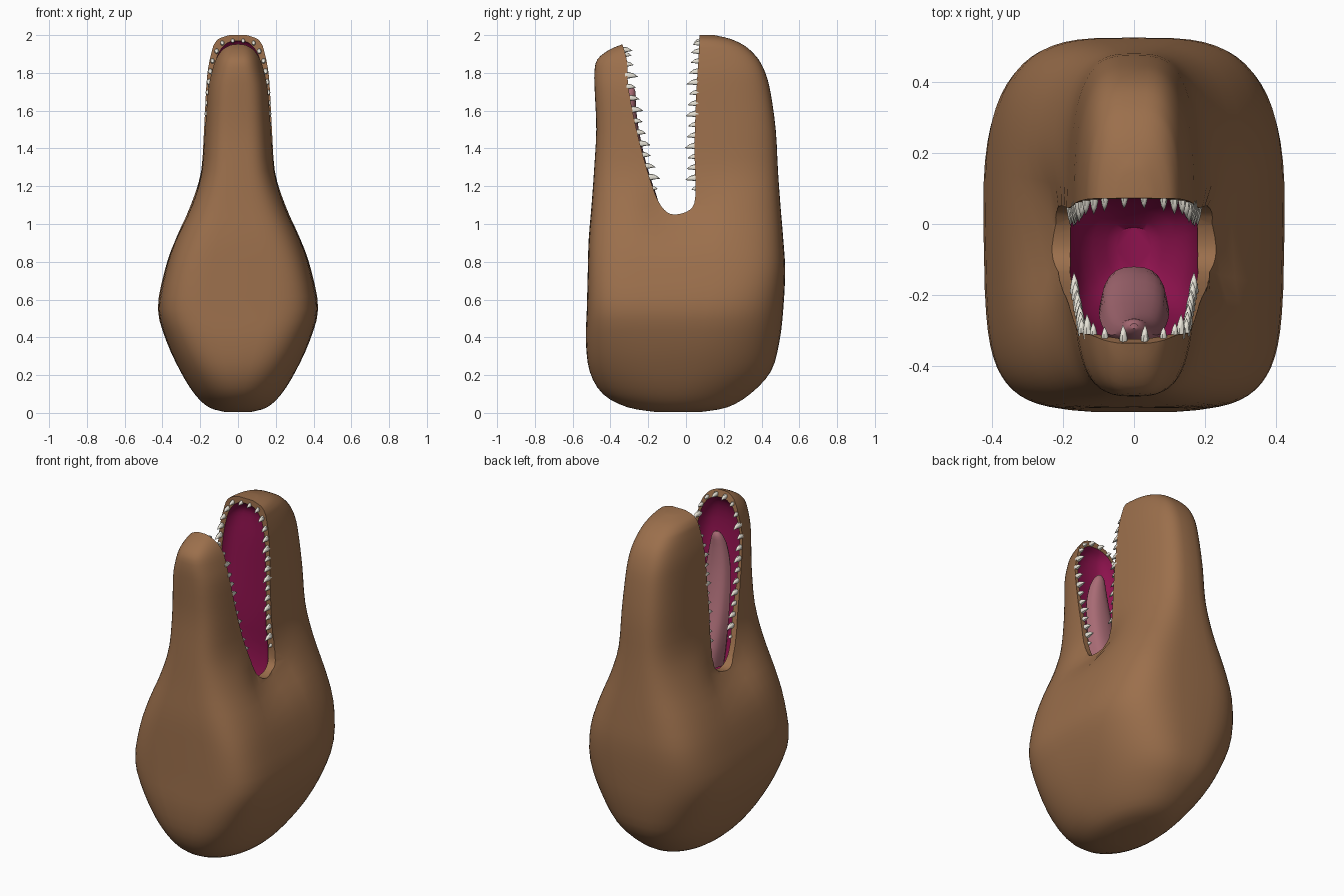
import bpy, bmesh, math
from mathutils import Vector

if "Cube" in bpy.data.objects:
    bpy.data.objects.remove(bpy.data.objects["Cube"])


def material(name, rgb):
    m = bpy.data.materials.new(name)
    m.diffuse_color = (*rgb, 1)
    m.use_nodes = True
    m.node_tree.nodes["Principled BSDF"].inputs["Base Color"].default_value = m.diffuse_color
    return m


skin = material("skin", (0.33, 0.16, 0.072))
flesh = material("mouth_flesh", (0.27, 0.006, 0.075))
tongue_mat = material("tongue", (0.40, 0.15, 0.18))
ivory = material("ivory", (0.80, 0.77, 0.68))


def make_object(name, bm, mats, angle=40):
    bmesh.ops.recalc_face_normals(bm, faces=bm.faces)
    me = bpy.data.meshes.new(name)
    bm.to_mesh(me)
    bm.free()
    ob = bpy.data.objects.new(name, me)
    bpy.context.collection.objects.link(ob)
    for m in mats:
        me.materials.append(m)
    smooth(ob, angle)
    return ob


def smooth(ob, angle):
    bpy.ops.object.select_all(action='DESELECT')
    ob.select_set(True)
    bpy.context.view_layer.objects.active = ob
    bpy.ops.object.shade_smooth_by_angle(angle=math.radians(angle))


def refine(rows, steps):
    """Catmull-Rom interpolation between the given rows."""
    out = []
    for i in range(len(rows) - 1):
        a, b, c, d = (rows[min(max(i + k, 0), len(rows) - 1)] for k in (-1, 0, 1, 2))
        for s in range(steps):
            t = s / steps
            out.append([0.5 * (2 * q + (r - p) * t + (2 * p - 5 * q + 4 * r - w) * t * t
                               + (3 * q - p - 3 * r + w) * t ** 3)
                        for p, q, r, w in zip(a, b, c, d)])
    return out + [list(rows[-1])]


def loft(rows, n, steps=3, dent=None):
    """Rows: z, half width front, half width back, y front, y back, squareness front (, back)."""
    bm = bmesh.new()
    rings = []
    for z, wf, wb, yf, yb, *sq in refine(rows, steps):
        ring = []
        for k in range(n):
            a = 2 * math.pi * k / n
            c, s = math.cos(a), math.sin(a)
            e = sq[0] if s < 0 else sq[-1]
            x = math.copysign(abs(c) ** (2 / e), c)
            v = math.copysign(abs(s) ** (2 / e), s)
            x *= wf + (wb - wf) * min(max((v + 0.5) / 0.6, 0), 1)
            y = (yf + yb) / 2 + v * (yb - yf) / 2
            if dent:
                x *= dent(y, z)
            ring.append(bm.verts.new((x, y, z)))
        rings.append(ring)
    for r0, r1 in zip(rings, rings[1:]):
        for k in range(n):
            j = (k + 1) % n
            bm.faces.new((r0[k], r0[j], r1[j], r1[k]))
    bm.faces.new(rings[0])
    bm.faces.new(rings[-1])
    return bm


# head: one closed loft from neck to snout, hollow in the cheek at the mouth corner
head_rows = [
    (0.005, 0.07, 0.07, -0.16, 0.08, 2.0, 2.0),
    (0.03, 0.155, 0.155, -0.31, 0.22, 2.1, 2.1),
    (0.10, 0.23, 0.23, -0.44, 0.34, 2.3, 2.2),
    (0.22, 0.305, 0.305, -0.51, 0.45, 2.8, 2.5),
    (0.38, 0.375, 0.38, -0.53, 0.495, 3.6, 2.8),
    (0.55, 0.42, 0.425, -0.525, 0.515, 4.4, 3.1),
    (0.75, 0.385, 0.39, -0.52, 0.525, 4.6, 3.6),
    (0.92, 0.335, 0.335, -0.515, 0.515, 4.0, 3.5),
    (1.10, 0.26, 0.26, -0.50, 0.50, 3.6, 3.2),
    (1.28, 0.198, 0.198, -0.487, 0.487, 3.6, 3.2),
    (1.50, 0.180, 0.180, -0.475, 0.475, 3.6, 3.2),
    (1.70, 0.168, 0.170, -0.483, 0.447, 3.5, 3.2),
    (1.80, 0.150, 0.162, -0.485, 0.42, 3.2, 3.3),
    (1.87, 0.130, 0.150, -0.47, 0.385, 3.0, 3.3),
    (1.92, 0.105, 0.138, -0.41, 0.34, 3.0, 3.2),
    (1.95, 0.08, 0.128, -0.34, 0.30, 3.0, 3.0),
    (1.98, 0.08, 0.104, -0.25, 0.235, 2.8, 2.8),
    (2.00, 0.04, 0.050, -0.15, 0.15, 2.5, 2.5),
]
cheek = lambda y, z: 1 - 0.24 * math.exp(-((y + 0.05) / 0.16) ** 2 - ((z - 1.09) / 0.14) ** 2)
head = make_object("head", loft(head_rows, 64, 3, cheek), [skin, flesh])

# mouth gap cutter: side profile swept across the head
gap = refine([(-0.335, 1.945), (-0.312, 1.86), (-0.305, 1.72), (-0.262, 1.5), (-0.21, 1.3),
              (-0.16, 1.15), (-0.115, 1.075), (-0.06, 1.05), (0.02, 1.075), (0.05, 1.15),
              (0.045, 1.4), (0.055, 1.7), (0.07, 1.94), (0.08, 2.2)], 3) + [(-0.34, 2.2)]
bm = bmesh.new()
face = bm.faces.new([bm.verts.new((-1, y, z)) for y, z in gap])
ext = bmesh.ops.extrude_face_region(bm, geom=[face])
bmesh.ops.translate(bm, vec=(2, 0, 0),
                    verts=[g for g in ext["geom"] if isinstance(g, bmesh.types.BMVert)])
gap_cutter = make_object("gap_cutter", bm, [skin, flesh])

# cavity cutter: hollows both jaws and the throat, leaving flesh-coloured walls
cavity_rows = [
    (0.86, 0.05, 0.05, -0.13, -0.01, 2.5),
    (0.95, 0.14, 0.15, -0.22, 0.06, 3.0),
    (1.10, 0.178, 0.186, -0.27, 0.09, 3.8),
    (1.30, 0.158, 0.172, -0.31, 0.09, 4.0),
    (1.55, 0.155, 0.168, -0.36, 0.10, 4.0),
    (1.75, 0.145, 0.158, -0.385, 0.11, 3.8),
    (1.86, 0.112, 0.140, -0.37, 0.12, 3.4),
    (1.91, 0.08, 0.122, -0.325, 0.12, 3.0),
    (1.95, 0.06, 0.097, -0.26, 0.10, 2.8),
    (1.97, 0.04, 0.065, -0.20, 0.08, 2.6),
]
bm = loft(cavity_rows, 32)
for f in bm.faces:
    f.material_index = 1
cavity_cutter = make_object("cavity_cutter", bm, [skin, flesh])

for cutter in (gap_cutter, cavity_cutter):
    cutter.hide_render = True
    mod = head.modifiers.new("cut", 'BOOLEAN')
    mod.operation, mod.solver, mod.object = 'DIFFERENCE', 'EXACT', cutter
    bpy.ops.object.select_all(action='DESELECT')
    head.select_set(True)
    bpy.context.view_layer.objects.active = head
    bpy.ops.object.modifier_apply(modifier=mod.name)
    bpy.data.objects.remove(cutter)
smooth(head, 40)

# tongue: tapered slab lying in the lower jaw
tongue_rows = [
    (0.98, 0.10, 0.08, -0.26, -0.12, 2.4),
    (1.10, 0.105, 0.09, -0.28, -0.14, 2.4),
    (1.30, 0.105, 0.085, -0.30, -0.205, 2.3),
    (1.50, 0.085, 0.07, -0.335, -0.25, 2.2),
    (1.63, 0.06, 0.05, -0.335, -0.265, 2.1),
    (1.70, 0.035, 0.03, -0.315, -0.267, 2.0),
    (1.725, 0.01, 0.01, -0.295, -0.28, 2.0),
]
make_object("tongue", loft(tongue_rows, 20), [tongue_mat])


def add_tooth(bm, base, direction, lean, length, radius, sides=7):
    """Curved cone: three rings of shrinking size and a tip."""
    u = Vector((1, 0, 0))
    w = direction.cross(u).normalized()
    rings = []
    for t, r in ((-0.25, 0.9), (0.1, 1.0), (0.55, 0.65)):
        c = base + direction * length * t + lean * length * max(t, 0) ** 2
        rings.append([bm.verts.new(c + (u * math.cos(a) * 0.8 + w * math.sin(a)) * radius * r)
                      for a in (2 * math.pi * k / sides for k in range(sides))])
    tip = bm.verts.new(base + direction * length + lean * length)
    bm.faces.new(rings[0])
    for k in range(sides):
        j = (k + 1) % sides
        for r0, r1 in zip(rings, rings[1:]):
            bm.faces.new((r0[k], r0[j], r1[j], r1[k]))
        bm.faces.new((rings[-1][k], rings[-1][j], tip))


def tooth_row(name, path, direction, count):
    """Teeth spaced evenly along half a gum line and mirrored to the other side."""
    pts = [Vector(p) for p in path]
    lengths = [(b - a).length for a, b in zip(pts, pts[1:])]
    total = sum(lengths)
    bm = bmesh.new()
    for i in range(count):
        d = total * (i + 0.5) / count
        k = 0
        while d > lengths[k]:
            d -= lengths[k]
            k += 1
        p = pts[k].lerp(pts[k + 1], d / lengths[k])
        size = (0.75, 1.05, 0.88)[i % 3] * (0.6 if i == 0 else 0.75 if i > count - 4 else 1)
        for side in (-1, 1):
            add_tooth(bm, Vector((p.x * side, p.y, p.z)), Vector(direction).normalized(),
                      Vector((0.03 * side, 0, -0.3)), 0.054 * size, 0.017 * size ** 0.5)
    make_object(name, bm, [ivory], 50)


# teeth along both gum lines
tooth_row("upper_teeth", [(0.182, 0.052, 1.16), (0.169, 0.048, 1.4), (0.160, 0.056, 1.7),
                          (0.141, 0.064, 1.85), (0.095, 0.070, 1.955), (0, 0.074, 1.975)],
          (0, -1, 0.08), 16)
tooth_row("lower_teeth", [(0.172, -0.165, 1.16), (0.157, -0.25, 1.45), (0.147, -0.305, 1.73),
                          (0.108, -0.313, 1.87), (0.065, -0.322, 1.915), (0, -0.328, 1.93)],
          (0, 1, 0.15), 14)
